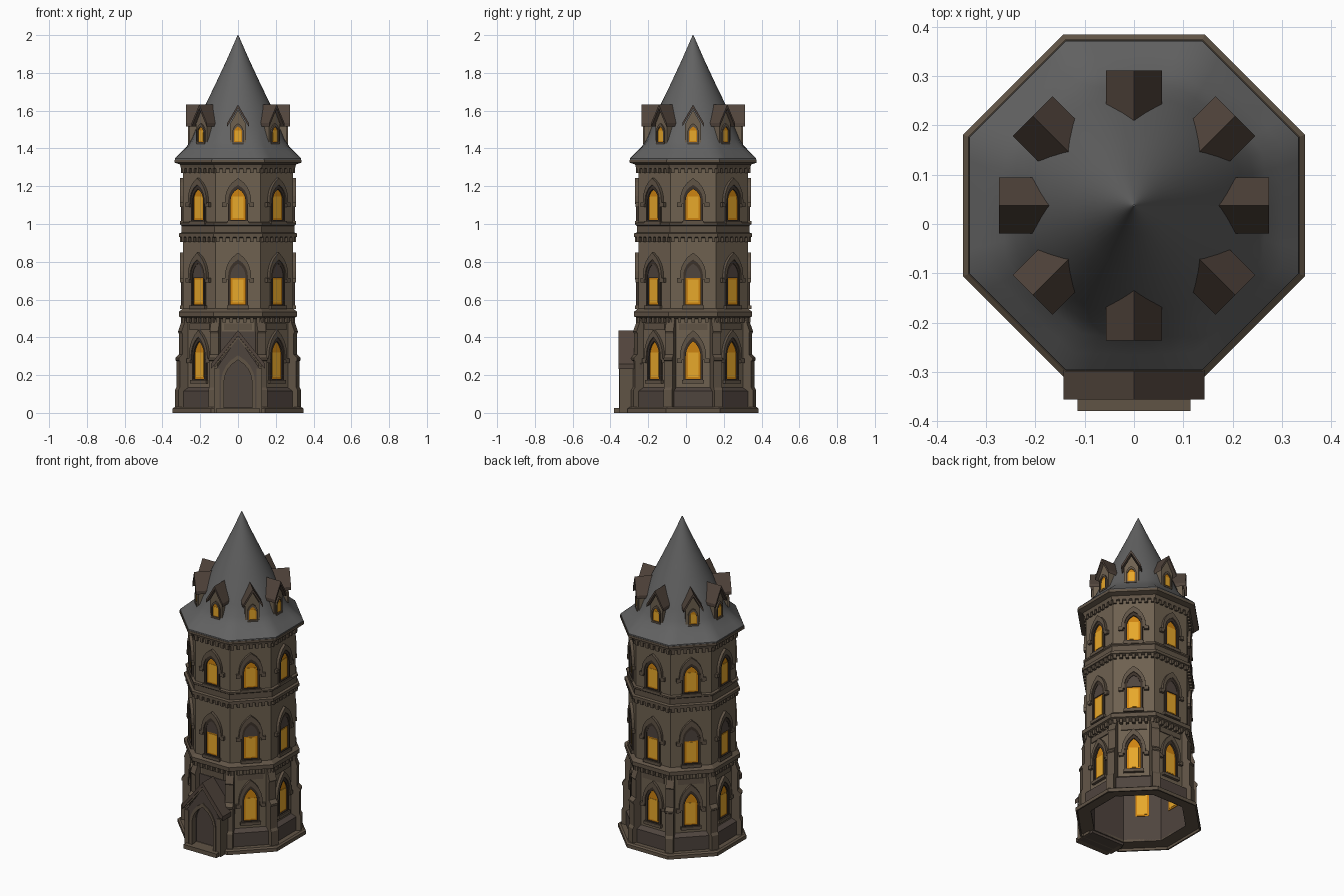
import bpy, bmesh, math
from mathutils import Vector

cube = bpy.data.objects.get("Cube")
if cube:
    bpy.data.objects.remove(cube)

CY = 0.0375          # tower axis offset, the porch fills the front
EIGHT = range(8)
SIDES = range(1, 8)  # every wall except the door wall


def material(name, r, g, b):
    m = bpy.data.materials.new(name)
    m.use_nodes = True
    col = [(c / 255) ** 2.2 for c in (r, g, b)] + [1]
    m.diffuse_color = col
    m.node_tree.nodes["Principled BSDF"].inputs["Base Color"].default_value = col
    return m


STONE = material("stone", 110, 97, 81)
TRIM = material("trim stone", 96, 84, 71)
DARK = material("dark stone", 80, 70, 64)
SHADE = material("recess", 62, 53, 46)
SLATE = material("slate", 98, 98, 98)
WOOD = material("brown shingle", 82, 70, 62)
GLOW = material("bright glass", 238, 172, 48)
AMBER = material("amber glass", 204, 130, 24)


def finish(name, bm, mat):
    bmesh.ops.recalc_face_normals(bm, faces=bm.faces[:])
    me = bpy.data.meshes.new(name)
    bm.to_mesh(me)
    bm.free()
    me.materials.append(mat)
    ob = bpy.data.objects.new(name, me)
    bpy.context.collection.objects.link(ob)
    return ob


def frame(k, shift=0):
    # local axes: u along the wall, d outward, z up; half steps are corners
    a = math.radians(45 * k - 90)
    n = Vector((math.cos(a), math.sin(a), 0))
    u = Vector((-n.y, n.x, 0))
    return lambda p: u * (p[0] + shift) + n * p[1] + Vector((0, CY, p[2]))


def prism(bm, f, a, b):
    va, vb = ([bm.verts.new(f(p)) for p in loop] for loop in (a, b))
    bm.faces.new(va)
    bm.faces.new(vb)
    for i in range(len(va)):
        bm.faces.new((va[i - 1], va[i], vb[i], vb[i - 1]))


def no_shift(k):
    return 0


def dormer_shift(k):
    # diagonal dormers lean toward the sides of the tower
    return {1: 0.017, 3: -0.017, 5: 0.017, 7: -0.017}.get(k, 0)


def plates(name, mat, profiles, d0, d1, walls=EIGHT, shift=no_shift):
    # flat (u, z) outlines extruded outward on the chosen walls
    bm = bmesh.new()
    for k in walls:
        for pr in profiles:
            prism(bm, frame(k, shift(k)), [(u, d0, z) for u, z in pr], [(u, d1, z) for u, z in pr])
    return finish(name, bm, mat)


def rings(name, mat, outer, inner, d0, d1, walls=EIGHT, shift=no_shift, open_base=False):
    # extruded band between two outlines with equal point counts
    bm = bmesh.new()
    for k in walls:
        f = frame(k, shift(k))
        loops = [[bm.verts.new(f((u, d, z))) for u, z in pr]
                 for pr, d in ((outer, d0), (outer, d1), (inner, d1), (inner, d0))]
        for j in range(4):
            p, q = loops[j - 1], loops[j]
            for i in range(len(p)):
                if not (open_base and i == 1):
                    bm.faces.new((p[i - 1], p[i], q[i], q[i - 1]))
        if open_base:
            for i in (0, 1):
                bm.faces.new([lp[i] for lp in loops])
    return finish(name, bm, mat)


def box(w, z0, z1, c=0):
    return [(c - w, z0), (c + w, z0), (c + w, z1), (c - w, z1)]


def arch(w, z0, zs, za, straight=False, n=5):
    # pointed opening: sill z0, spring zs, apex za
    h = za - zs
    R = (w * w + h * h) / (2 * w)
    side = []
    for i in range(n + 1):
        t = h * i / n
        u = w * (1 - i / n) if straight else w - R + math.sqrt(max(R * R - t * t, 0))
        side.append((max(u, 0), zs + t))
    return [(-w, z0), (w, z0)] + side + [(-u, z) for u, z in side[-2::-1]]


def chevron(w, ze, za, th):
    return [(w, ze), (0, za), (-w, ze), (-w, ze - th), (0, za - th), (w, ze - th)]


def octagon(name, mat, profile, loop=True):
    # lathe an (apothem, z) profile around eight sides
    bm = bmesh.new()
    cos = math.cos(math.pi / 8)
    cols = [[bm.verts.new(frame(k + 0.5)((0, r / cos, z))) for r, z in profile] for k in EIGHT]
    for k in EIGHT:
        for i in range(0 if loop else 1, len(profile)):
            bm.faces.new((cols[k - 1][i - 1], cols[k][i - 1], cols[k][i], cols[k - 1][i]))
    return finish(name, bm, mat)


# Walls, open underneath with a dark inner lining
octagon("lower_wall", STONE, [(0.265, 0.02), (0.282, 0.02), (0.282, 0.52), (0.265, 0.52)])
octagon("inner_lining", DARK, [(0.262, 0.015), (0.264, 0.015), (0.264, 0.5), (0.262, 0.5)])
octagon("upper_wall", STONE, [(0.01, 0.51), (0.29, 0.51), (0.29, 1.335), (0.01, 1.335)])
octagon("base_course", TRIM, [(0.262, 0.016), (0.338, 0.016), (0.338, 0), (0.347, 0), (0.347, 0.022),
                              (0.337, 0.03), (0.262, 0.03)])
octagon("plinth", DARK, [(0.28, 0.03), (0.308, 0.03), (0.308, 0.115), (0.28, 0.135)])

# String courses and cornice
octagon("first_course", TRIM, [(0.28, 0.495), (0.3, 0.505), (0.313, 0.51), (0.313, 0.535), (0.288, 0.555)])
octagon("second_course", TRIM, [(0.288, 0.925), (0.312, 0.932), (0.312, 0.95), (0.298, 0.955),
                                (0.298, 0.99), (0.304, 0.995), (0.304, 1.005), (0.288, 1.01)])
octagon("cornice", TRIM, [(0.288, 1.29), (0.302, 1.295), (0.307, 1.315), (0.337, 1.325),
                          (0.337, 1.34), (0.288, 1.34)])
for name, z, d in (("first_dentils", 0.478, 0.303), ("second_dentils", 0.905, 0.307),
                   ("cornice_dentils", 1.27, 0.303)):
    plates(name, TRIM, [box(0.009, z, z + 0.03, 0.036 * (i - 3)) for i in range(7)], 0.275, d)

# Corner buttresses, stepped inward toward the top
bm = bmesh.new()
steps = [(0.29, 0.03), (0.352, 0.03), (0.352, 0.12), (0.343, 0.135), (0.343, 0.275), (0.349, 0.28),
         (0.349, 0.29), (0.329, 0.31), (0.329, 0.42), (0.334, 0.43), (0.31, 0.495), (0.29, 0.495)]
for k in EIGHT:
    prism(bm, frame(k + 0.5), [(-0.024, d, z) for d, z in steps], [(0.024, d, z) for d, z in steps])
finish("buttresses", bm, TRIM)


def windows(level, wall, z0, zs, za, walls, lit_top=None):
    # glowing pane, moulded surround, hood with side returns and sill
    w = 0.039
    pane = arch(w, z0, zs, za)
    top = lit_top or zs + 0.03
    plates(level + "_glass", AMBER, [pane], wall - 0.024, wall + 0.002, walls)
    plates(level + "_glow", GLOW, [box(0.028, z0 + 0.01, top - 0.01)], wall - 0.026, wall + 0.004, walls)
    if lit_top:
        plates(level + "_tympanum", DARK, [arch(w, lit_top, max(zs, lit_top + 0.01), za)],
               wall, wall + 0.008, walls)
    rings(level + "_surround", SHADE, arch(w + 0.013, z0 - 0.014, zs, za + 0.022), pane,
          wall - 0.005, wall + 0.011, walls)
    rings(level + "_hood", TRIM, arch(w + 0.03, zs - 0.02, zs, za + 0.058),
          arch(w + 0.013, zs - 0.02, zs, za + 0.022), wall - 0.005, wall + 0.017, walls, open_base=True)
    plates(level + "_returns", TRIM, [box(0.013, zs - 0.035, zs - 0.012, s * (w + 0.034)) for s in (-1, 1)],
           wall - 0.005, wall + 0.016, walls)
    plates(level + "_sill", TRIM, [box(w + 0.02, z0 - 0.025, z0 - 0.006)], wall - 0.005, wall + 0.018, walls)


windows("lower_window", 0.282, 0.18, 0.3, 0.38, SIDES)
windows("middle_window", 0.29, 0.575, 0.725, 0.79, EIGHT, 0.715)
windows("upper_window", 0.29, 1.022, 1.125, 1.185, EIGHT)
plates("wall_panels", TRIM, [box(0.075, 0.438, 0.472)], 0.275, 0.288)
plates("door_wall", DARK, [box(0.1, 0.03, 0.43)], 0.28, 0.287, [0])

# Porch with door, gable roof and step
rings("porch", DARK, arch(0.115, 0, 0.235, 0.4, True), arch(0.078, 0.02, 0.16, 0.285), 0.27, 0.385, [0])
rings("porch_arch", TRIM, arch(0.09, 0.02, 0.16, 0.305), arch(0.074, 0.02, 0.16, 0.28), 0.36, 0.391, [0],
      open_base=True)
plates("door", DARK, [arch(0.08, 0.02, 0.16, 0.29)], 0.325, 0.34, [0])
plates("porch_roof", WOOD, [chevron(0.143, 0.26, 0.437, 0.028)], 0.27, 0.394, [0])
plates("porch_gable_trim", TRIM, [chevron(0.125, 0.252, 0.408, 0.014)], 0.38, 0.392, [0])
plates("porch_piers", TRIM, [box(0.014, 0, 0.235, s * 0.112) for s in (-1, 1)], 0.29, 0.39, [0])
plates("door_step", TRIM, [box(0.115, 0, 0.026)], 0.3, 0.4175, [0])

# Flared roof, eight-sided at the eaves and round at the top
bm = bmesh.new()
N = 48
profile = [(0.29, 1.33, 0), (0.335, 1.336, 0), (0.334, 1.347, 0), (0.302, 1.38, 0.15), (0.268, 1.415, 0.4),
           (0.247, 1.45, 0.65), (0.224, 1.51, 0.9), (0.178, 1.62, 1), (0.122, 1.735, 1), (0.06, 1.868, 1),
           (0.002, 2, 1)]
levels = []
for r, z, blend in profile:
    row = []
    for i in range(N):
        a = 2 * math.pi * i / N
        off = (a + math.pi / 8) % (math.pi / 4) - math.pi / 8
        rr = r * (blend + (1 - blend) / math.cos(off))
        row.append(bm.verts.new((rr * math.cos(a), rr * math.sin(a) + CY, z)))
    levels.append(row)
for p, q in zip(levels, levels[1:]):
    for i in range(N):
        bm.faces.new((p[i - 1], p[i], q[i], q[i - 1]))
bm.faces.new(levels[-1])
roof = finish("roof", bm, SLATE)
bpy.context.view_layer.objects.active = roof
roof.select_set(True)
bpy.ops.object.shade_smooth_by_angle(angle=math.radians(35))

# Dormers around the roof
lean = {"shift": dormer_shift}
plates("dormer_bodies", STONE, [arch(0.042, 1.41, 1.53, 1.605, True)], 0.17, 0.256, **lean)
plates("dormer_roofs", WOOD, [chevron(0.057, 1.535, 1.632, 0.02)], 0.165, 0.274, **lean)
dormer_pane = arch(0.022, 1.434, 1.482, 1.516)
plates("dormer_glass", AMBER, [dormer_pane], 0.25, 0.258, **lean)
plates("dormer_glow", GLOW, [box(0.016, 1.44, 1.495)], 0.25, 0.26, **lean)
rings("dormer_surround", TRIM, arch(0.03, 1.424, 1.482, 1.533), dormer_pane, 0.248, 0.265, **lean)
